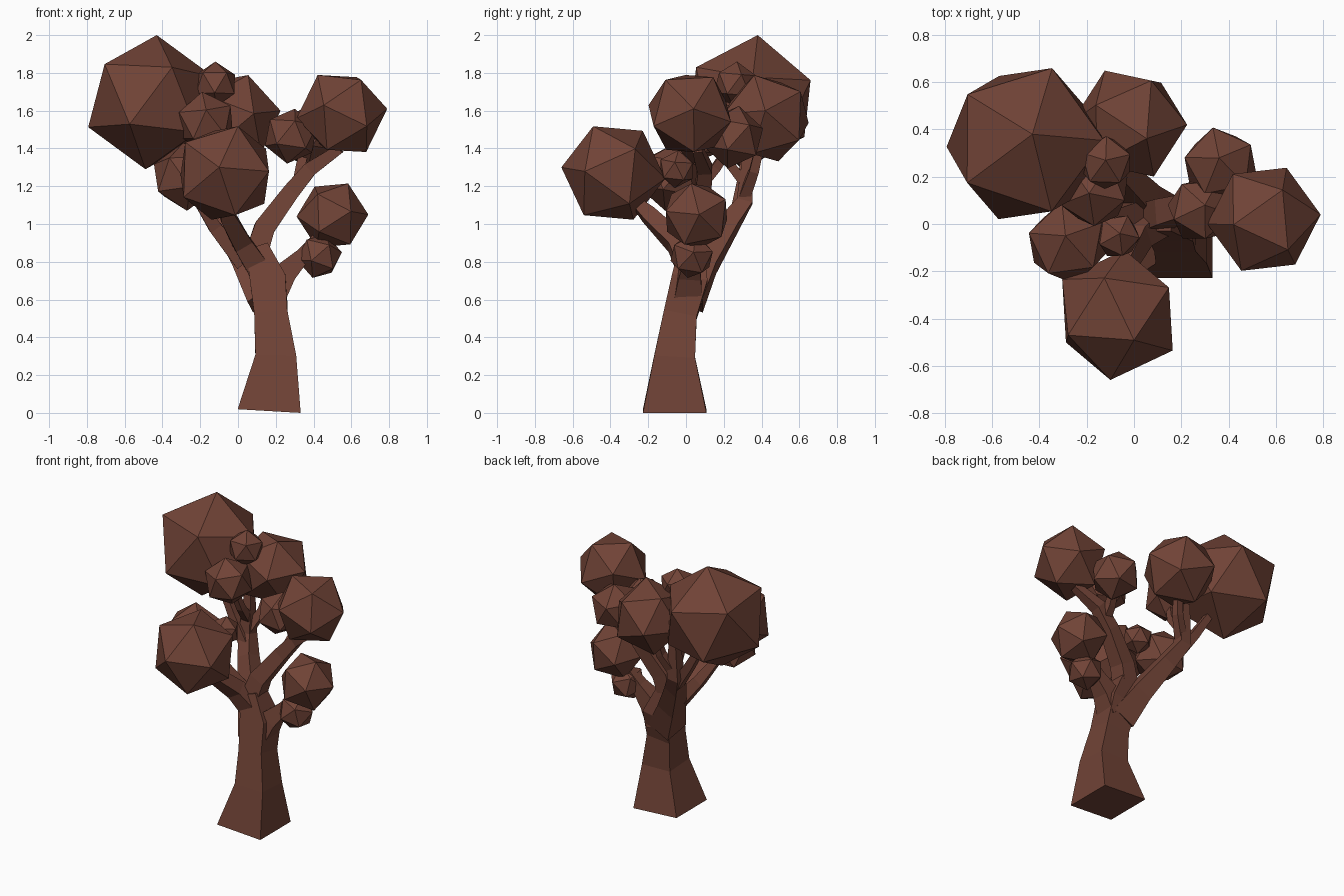
import bpy, bmesh
from math import sqrt
from mathutils import Vector, Matrix

cube = bpy.data.objects.get("Cube")
if cube:
    bpy.data.objects.remove(cube, do_unlink=True)

brown = bpy.data.materials.new("bark_brown")
brown.use_nodes = True
colour = (0.163, 0.056, 0.037, 1)
brown.diffuse_color = colour
brown.node_tree.nodes["Principled BSDF"].inputs["Base Color"].default_value = colour


def finish(name, bm):
    bmesh.ops.recalc_face_normals(bm, faces=bm.faces)
    mesh = bpy.data.meshes.new(name)
    bm.to_mesh(mesh)
    bm.free()
    mesh.materials.append(brown)
    bpy.context.collection.objects.link(bpy.data.objects.new(name, mesh))


def foliage(name, centre, pole, side):
    """Icosahedron with one corner at pole and a neighbouring corner towards side."""
    centre = Vector(centre)
    up = Vector(pole) - centre
    radius = up.length
    up.normalize()
    across = Vector(side) - centre
    across = (across - up * across.dot(up)).normalized()
    turn = Matrix((across, up.cross(across), up)).transposed().to_4x4()
    bm = bmesh.new()
    bmesh.ops.create_icosphere(bm, subdivisions=1, radius=radius,
                               matrix=Matrix.Translation(centre) @ turn)
    finish(name, bm)


def limb(name, path):
    """Square tube through (x, y, z, half width) points."""
    points = [Vector(p[:3]) for p in path]
    bm = bmesh.new()
    rings = []
    last = len(points) - 1
    for i, point in enumerate(points):
        along = (points[min(i + 1, last)] - points[max(i - 1, 0)]).normalized()
        u = Vector((0, 1, 0)).cross(along).normalized()
        v = along.cross(u)
        w = path[i][3]
        ring = []
        for a, b in ((-1, -1), (1, -1), (1, 1), (-1, 1)):
            co = point + (u * a + v * b) * w
            co.z = max(co.z, 0)
            ring.append(bm.verts.new(co))
        rings.append(ring)
    for low, high in zip(rings, rings[1:]):
        for k in range(4):
            n = (k + 1) % 4
            bm.faces.new((low[k], low[n], high[n], high[k]))
    bm.faces.new(rings[0])
    bm.faces.new(rings[-1])
    finish(name, bm)


# Trunk and main branches
limb("trunk", [(.165, -.06, 0, .168), (.2, -.06, .3, .108), (.175, -.03, .52, .088),
               (.16, .02, .7, .095), (.1, .03, .88, .06)])
limb("back_branch", [(.14, .01, .6, .085), (.04, .1, .79, .065), (-.08, .23, 1.0, .05),
                     (-.14, .31, 1.12, .042), (-.14, .33, 1.4, .025)])
limb("front_branch", [(.11, .02, .76, .06), (.02, -.05, .9, .05),
                      (-.06, -.2, 1.05, .04), (-.07, -.3, 1.15, .02)])
limb("right_branch", [(.09, .03, .82, .06), (.14, .05, .98, .055), (.28, .09, 1.17, .045),
                      (.38, .1, 1.29, .038), (.54, .06, 1.4, .025)])
limb("low_branch", [(.18, .01, .62, .075), (.25, .02, .74, .06),
                    (.34, .03, .83, .04), (.46, .05, .97, .025)])

# Thin twigs that reach into the foliage
limb("left_twig", [(.03, .06, .8, .05), (-.12, .02, .98, .035), (-.26, -.06, 1.2, .02)])
limb("big_crown_twig", [(-.12, .27, 1.05, .035), (-.24, .3, 1.22, .028), (-.38, .33, 1.45, .02)])
limb("back_crown_twig", [(-.13, .31, 1.15, .03), (-.06, .36, 1.28, .025), (-.03, .4, 1.45, .02)])
limb("middle_twig", [(-.14, .31, 1.22, .028), (-.13, .22, 1.33, .022), (-.16, .16, 1.5, .02)])
limb("right_twig", [(.32, .09, 1.22, .03), (.33, .16, 1.3, .025), (.36, .24, 1.42, .02)])

# Foliage clumps: centre, top corner, neighbouring corner
foliage("big_crown", (-.46, .34, 1.645), (-.43, .38, 2.0), (-.71, .17, 1.82))
foliage("front_crown", (-.07, -.385, 1.27), (-.1, -.66, 1.3), (0, -.5, 1.52))
foliage("right_crown", (.55, .02, 1.585), (.79, .04, 1.61), (.65, .14, 1.77))
foliage("back_crown", (-.02, .425, 1.56), (.225, .42, 1.6), (.09, .63, 1.72))
foliage("low_right_clump", (.5, .055, 1.045), (.69, .07, 1.05), (.6, .03, 1.21))
foliage("low_small_clump", (.43, .03, .83), (.55, .04, .85), (.46, .05, .94))
foliage("left_clump", (-.28, -.08, 1.25), (-.29, -.05, 1.43), (-.45, -.04, 1.3))
foliage("top_small_clump", (-.12, .26, 1.74), (-.12, .27, 1.86), (-.22, .3, 1.78))
foliage("middle_clump", (-.17, .14, 1.54), (-.19, .13, 1.7), (-.03, .1, 1.6))
foliage("right_back_clump", (.365, .25, 1.46), (.36, .28, 1.625), (.335, .405, 1.53))
foliage("right_inner_clump", (.28, .06, 1.465), (.3, .08, 1.61), (.15, .01, 1.55))
foliage("inner_small_clump", (-.07, -.05, 1.29), (-.06, -.04, 1.39), (-.13, -.08, 1.33))
